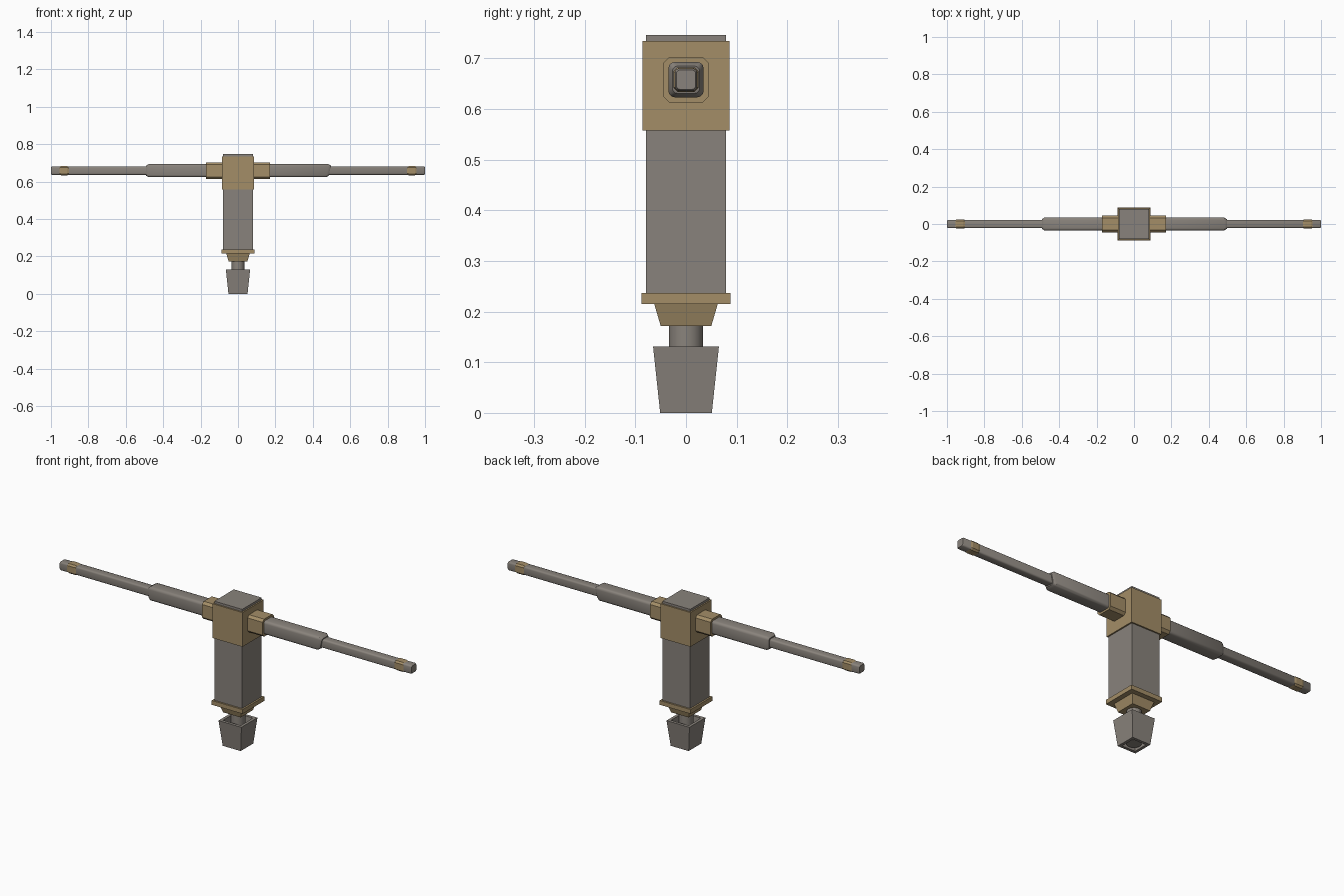
import bpy, bmesh, math

if "Cube" in bpy.data.objects:
    bpy.data.objects.remove(bpy.data.objects["Cube"])

def material(name, rgb):
    m = bpy.data.materials.new(name)
    m.diffuse_color = (*rgb, 1)
    m.use_nodes = True
    m.node_tree.nodes["Principled BSDF"].inputs["Base Color"].default_value = m.diffuse_color
    return m

GREY = material("warm grey metal", (0.25, 0.226, 0.2))
TAN = material("tan brass", (0.37, 0.27, 0.137))
ARM_Z = 0.658

def rounded_square(half, radius, seg):
    """Outline of a square with rounded (or chamfered, seg=1) corners."""
    if radius == 0:
        return [(half, half), (-half, half), (-half, -half), (half, -half)]
    pts = []
    for k in range(4):
        cx = (half - radius) * (1 if k in (0, 3) else -1)
        cy = (half - radius) * (1 if k in (0, 1) else -1)
        for i in range(seg + 1):
            a = math.pi / 2 * (k + i / seg)
            pts.append((cx + radius * math.cos(a), cy + radius * math.sin(a)))
    return pts

def loft(name, rings, mat, axis='Z', seg=1, closed=False, slant=0, smooth=False):
    """Skin rings of (position, half width, corner radius) along an axis."""
    bm = bmesh.new()
    loops = []
    for i, (t, half, rad) in enumerate(rings):
        loop = []
        for a, b in rounded_square(half, rad, seg):
            if axis == 'Z':
                co = (a, b, t)
            else:
                s = slant * b / half if i >= len(rings) - 2 else 0
                co = (t + s, a, ARM_Z + b)
            loop.append(bm.verts.new(co))
        loops.append(loop)
    pairs = list(zip(loops, loops[1:]))
    if closed:
        pairs.append((loops[-1], loops[0]))
    else:
        bm.faces.new(loops[0])
        bm.faces.new(loops[-1])
    for p, q in pairs:
        n = len(p)
        for j in range(n):
            bm.faces.new((p[j], p[(j + 1) % n], q[(j + 1) % n], q[j]))
    bmesh.ops.recalc_face_normals(bm, faces=bm.faces)
    me = bpy.data.meshes.new(name)
    bm.to_mesh(me)
    bm.free()
    me.materials.append(mat)
    ob = bpy.data.objects.new(name, me)
    bpy.context.collection.objects.link(ob)
    if smooth:
        bpy.ops.object.select_all(action='DESELECT')
        ob.select_set(True)
        bpy.context.view_layer.objects.active = ob
        bpy.ops.object.shade_smooth_by_angle(angle=math.radians(35))
    return ob

# Upright column, its end shows above the head block
loft("column", [(0.225, 0.079, 0), (0.746, 0.079, 0)], GREY)
loft("head_block", [(0.558, 0.086, 0), (0.734, 0.086, 0)], TAN)

# Foot flange and tapered collar under it
loft("foot_flange", [(0.215, 0.088, 0), (0.237, 0.088, 0)], TAN)
loft("foot_taper", [(0.172, 0.05, 0), (0.216, 0.063, 0)], TAN)

# Round stem and open tapered socket around it
loft("stem", [(0.008, 0.034, 0.034), (0.18, 0.034, 0.034)], GREY, seg=6, smooth=True)
loft("bottom_socket", [(0, 0.051, 0), (0.131, 0.065, 0), (0.131, 0.05, 0), (0, 0.037, 0)],
     GREY, closed=True)

# Thin cross rod running through everything
loft("cross_rod", [(-1, 0.019, 0.007), (-0.994, 0.022, 0.008),
                   (0.994, 0.022, 0.008), (1, 0.019, 0.007)],
     GREY, axis='X', seg=3, smooth=True)

# Collars, sleeves and end bands on both arms
for side, s in (("left", -1), ("right", 1)):
    loft(side + "_collar", [(s * 0.08, 0.045, 0.012), (s * 0.172, 0.045, 0.012)],
         TAN, axis='X')
    loft(side + "_sleeve", [(s * 0.16, 0.035, 0.013), (s * 0.478, 0.035, 0.013),
                            (s * 0.491, 0.027, 0.01)],
         GREY, axis='X', seg=3, smooth=True, slant=0.006 if s > 0 else 0)
    loft(side + "_end_band", [(s * 0.903, 0.0215, 0.007), (s * 0.913, 0.0245, 0.008),
                              (s * 0.947, 0.0245, 0.008), (s * 0.957, 0.0215, 0.007)],
         TAN, axis='X')
